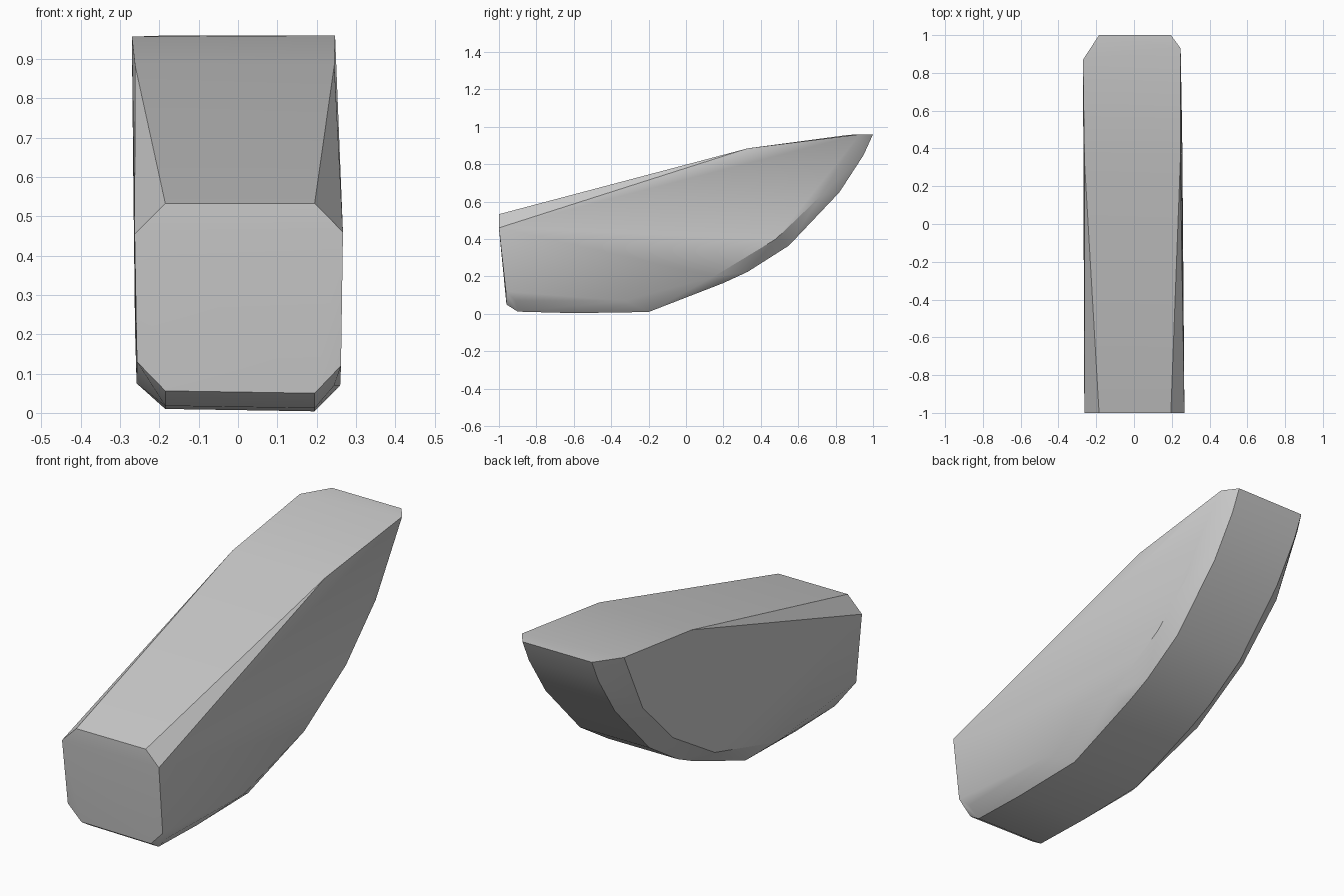
import bpy, bmesh, math

cube = bpy.data.objects.get("Cube")
if cube:
    bpy.data.objects.remove(cube, do_unlink=True)

# One plain grey for the whole hull
grey = bpy.data.materials.new("plain grey")
grey.use_nodes = True
colour = (0.6, 0.6, 0.6, 1)
grey.diffuse_color = colour
grey.node_tree.nodes["Principled BSDF"].inputs["Base Color"].default_value = colour

# Inner outline (y, z): deck, stern tip, curved keel, blunt front foot
keel = [(-1, 0.533), (1, 0.96), (0.95, 0.85), (0.82, 0.65), (0.55, 0.365),
        (0.33, 0.225), (0.2, 0.165), (-0.2, 0.01), (-0.6, 0.004),
        (-0.9, 0.012), (-0.96, 0.05)]

# Outline of each flat side (x, y, z), slightly different left and right
left_side = [(0.267, -1, 0.46), (0.245, 0.33, 0.885), (0.247, 0.93, 0.96),
             (0.25, 0.72, 0.63), (0.255, 0.48, 0.4), (0.258, 0.15, 0.2),
             (0.26, -0.33, 0.07), (0.262, -0.963, 0.12), (0.245, -0.91, 0.07)]
right_side = [(-0.263, -1, 0.455), (-0.262, 0.33, 0.885), (-0.27, 0.87, 0.957),
              (-0.267, 0.72, 0.65), (-0.264, 0.48, 0.41), (-0.262, 0.15, 0.21),
              (-0.258, -0.33, 0.075), (-0.257, -0.963, 0.13)]

# Wrap the outlines in a tight skin
bm = bmesh.new()
for y, z in keel:
    bm.verts.new((0.195, y, z))
    bm.verts.new((-0.185, y, z + (0.006 if z < 0.1 else 0)))
for p in left_side + right_side:
    bm.verts.new(p)
result = bmesh.ops.convex_hull(bm, input=bm.verts[:])
bmesh.ops.delete(bm, geom=[v for v in bm.verts if not v.link_faces], context='VERTS')
bmesh.ops.recalc_face_normals(bm, faces=bm.faces[:])

mesh = bpy.data.meshes.new("hull")
bm.to_mesh(mesh)
bm.free()
mesh.materials.append(grey)
hull = bpy.data.objects.new("hull", mesh)
bpy.context.collection.objects.link(hull)

# Soft shading on the curved underside, crisp main edges
bpy.ops.object.select_all(action='DESELECT')
hull.select_set(True)
bpy.context.view_layer.objects.active = hull
bpy.ops.object.shade_smooth_by_angle(angle=math.radians(35))
